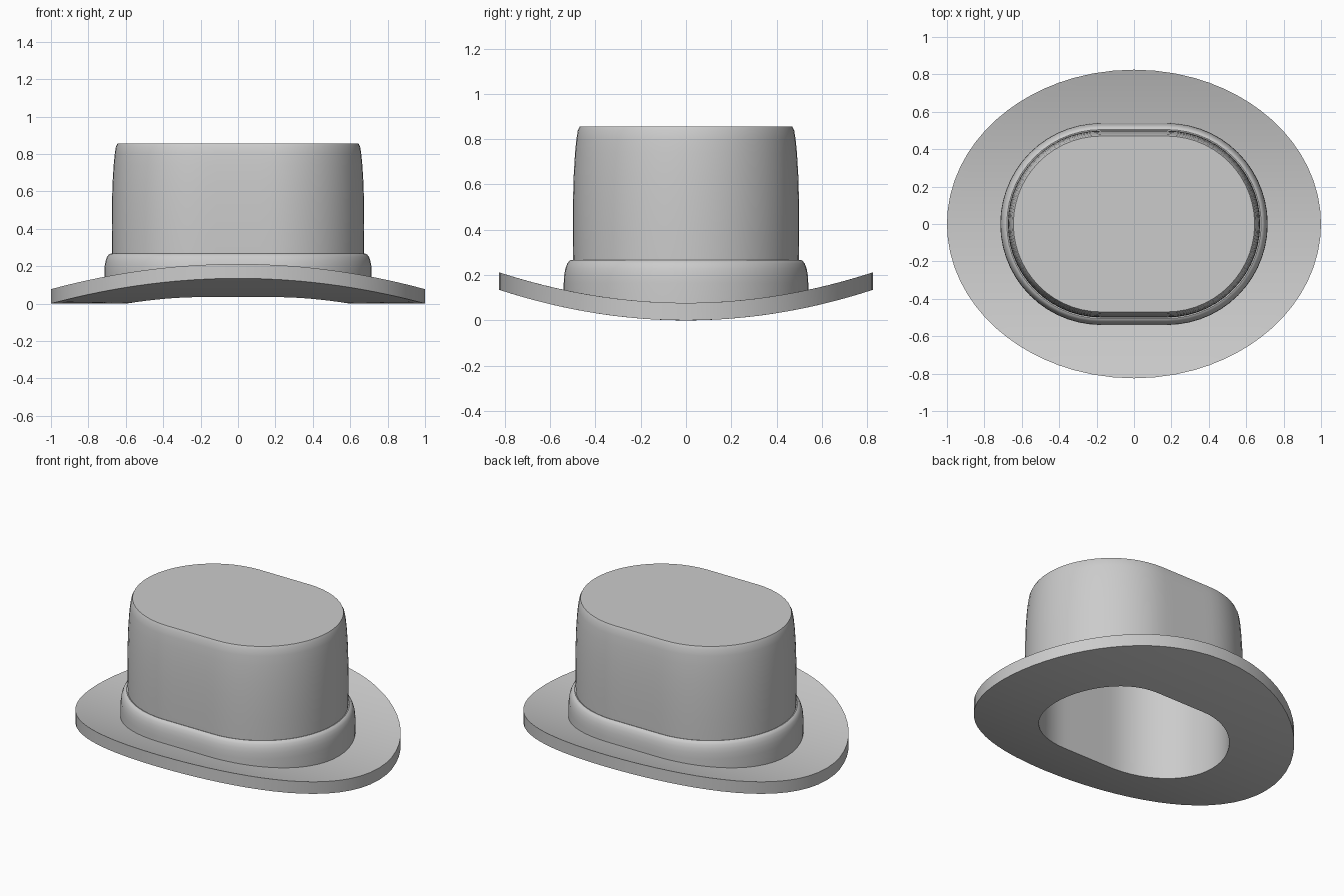
import bpy, bmesh
from math import sin, cos, pi, atan2, radians

if "Cube" in bpy.data.objects:
    bpy.data.objects.remove(bpy.data.objects["Cube"])

BRIM_X, BRIM_Y = 1.0, 0.825
HALF_STRAIGHT = 0.175
ARC = 28       # segments per rounded end
STRAIGHT = 6   # segments per straight side


def bend(y):
    return 0.135 * (y / BRIM_Y) ** 2


def stadium(r):
    """Oval outline: two half circles joined by straight sides."""
    pts = []
    for s in (1, -1):
        for i in range(ARC):
            a = -pi / 2 + pi * i / ARC
            pts.append((s * (HALF_STRAIGHT + r * cos(a)), s * r * sin(a)))
        for i in range(STRAIGHT):
            pts.append((s * HALF_STRAIGHT * (1 - 2 * i / STRAIGHT), s * r))
    return pts


def loft(name, rings, close=False, cap=None):
    """Skin a list of rings of 3D points; optionally cap given ring pairs."""
    bm = bmesh.new()
    rows = [[bm.verts.new(p) for p in ring] for ring in rings]
    pairs = list(zip(rows, rows[1:]))
    if close:
        pairs.append((rows[-1], rows[0]))
    for k, (a, b) in enumerate(pairs):
        if cap == k:            # two flat discs instead of a skin
            bm.faces.new(a)
            bm.faces.new(b)
            continue
        n = len(a)
        for i in range(n):
            j = (i + 1) % n
            bm.faces.new((a[i], a[j], b[j], b[i]))
    bmesh.ops.recalc_face_normals(bm, faces=bm.faces)
    me = bpy.data.meshes.new(name)
    bm.to_mesh(me)
    bm.free()
    ob = bpy.data.objects.new(name, me)
    bpy.context.collection.objects.link(ob)
    bpy.ops.object.select_all(action='DESELECT')
    ob.select_set(True)
    bpy.context.view_layer.objects.active = ob
    bpy.ops.object.shade_smooth_by_angle(angle=radians(35))
    return ob


def ring(r, z, curved=False):
    return [(x, y, z + (bend(y) if curved else 0)) for x, y in stadium(r)]


# Brim: oval hole blended out to an ellipse, curled up at front and back
INNER = 0.42


def brim_ring(t, z):
    out = []
    for x, y in stadium(INNER):
        a = atan2(y / BRIM_Y, x)
        px = x + (BRIM_X * cos(a) - x) * t
        py = y + (BRIM_Y * sin(a) - y) * t
        out.append((px, py, z + bend(py)))
    return out


steps = [i / 8 for i in range(9)]
loft("brim", [brim_ring(t, 0.0) for t in steps] +
     [brim_ring(t, 0.077) for t in reversed(steps)], close=True)

# Crown: tapered outside, flat top, hollow inside
outer = [(0.498, 0.27), (0.5, 0.40), (0.499, 0.53), (0.496, 0.64),
         (0.490, 0.74), (0.484, 0.80), (0.478, 0.838), (0.470, 0.855)]
rings = [ring(0.495, 0.05, True)] + [ring(r, z) for r, z in outer]
rings += [ring(INNER, 0.78), ring(INNER, 0.077, True)]
loft("crown", rings, cap=len(outer))

# Hat band: rounded upper edge, foot following the brim
band = [(0.540, 0.165), (0.538, 0.20), (0.533, 0.228), (0.525, 0.25),
        (0.515, 0.263), (0.505, 0.267), (0.490, 0.262)]
loft("hat_band", [ring(0.540, 0.05, True)] + [ring(r, z) for r, z in band] +
     [ring(0.490, 0.05, True)], close=True)
